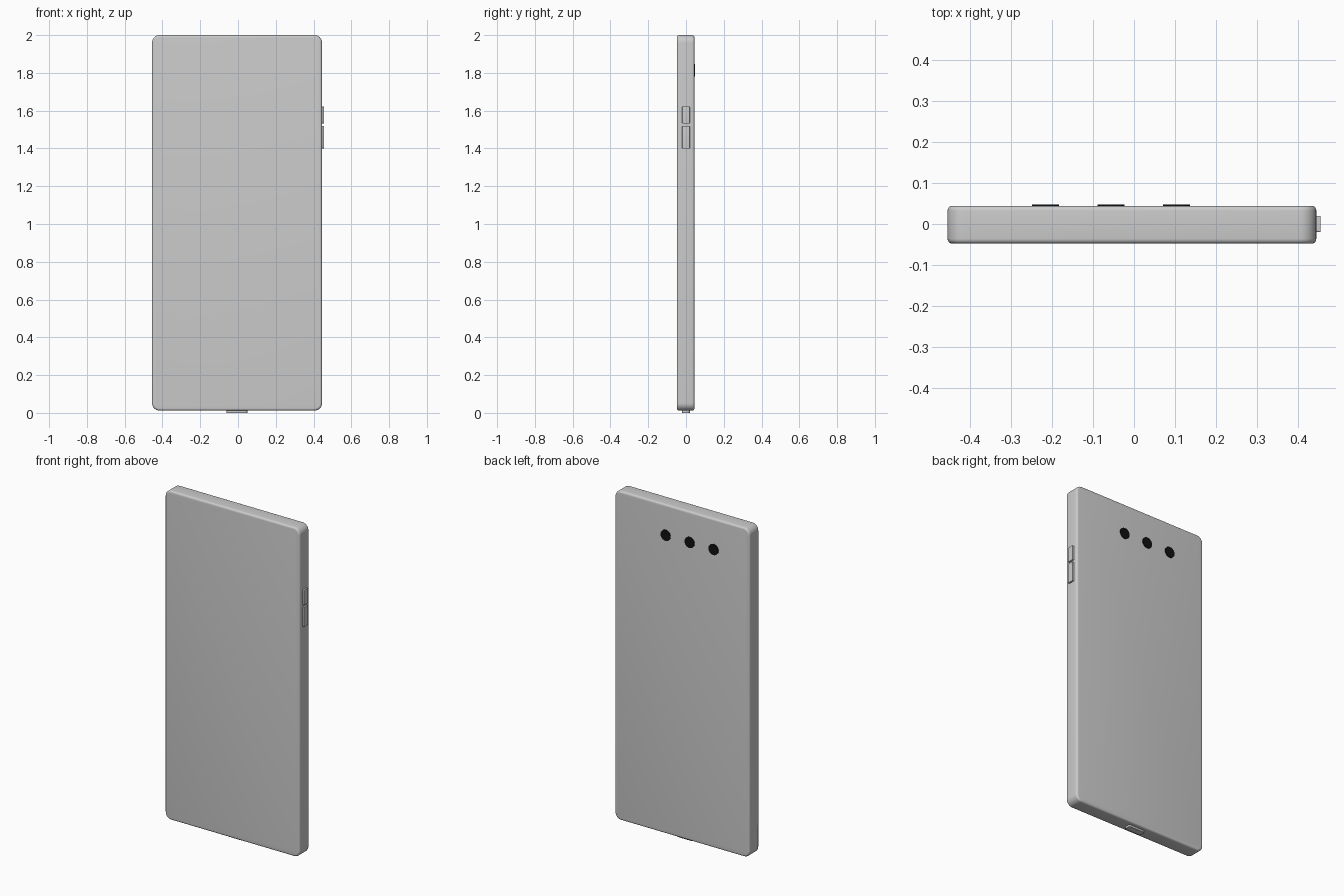
import bpy, bmesh
from mathutils import Matrix, Vector
from math import pi

if "Cube" in bpy.data.objects:
    bpy.data.objects.remove(bpy.data.objects["Cube"])


def box(name, lo, hi, corner_axis, corner, rim=0.0):
    """Box with rounded corner edges along one axis, then a softened rim."""
    lo, hi = Vector(lo), Vector(hi)
    bm = bmesh.new()
    bmesh.ops.create_cube(bm, size=1)
    bmesh.ops.scale(bm, vec=hi - lo, verts=bm.verts)
    bmesh.ops.translate(bm, vec=(lo + hi) / 2, verts=bm.verts)
    edges = [e for e in bm.edges
             if abs((e.verts[0].co - e.verts[1].co).normalized()[corner_axis]) > 0.9]
    bmesh.ops.bevel(bm, geom=edges, offset=corner, segments=8, profile=0.5, affect='EDGES')
    if rim:
        caps = [f for f in bm.faces if abs(f.normal[corner_axis]) > 0.99]
        edges = list({e for f in caps for e in f.edges})
        bmesh.ops.bevel(bm, geom=edges, offset=rim, segments=5, profile=0.5, affect='EDGES')
    return finish(name, bm)


def finish(name, bm):
    mesh = bpy.data.meshes.new(name)
    bm.to_mesh(mesh)
    bm.free()
    ob = bpy.data.objects.new(name, mesh)
    bpy.context.collection.objects.link(ob)
    bpy.context.view_layer.objects.active = ob
    bpy.ops.object.select_all(action='DESELECT')
    ob.select_set(True)
    bpy.ops.object.shade_smooth_by_angle()
    return ob


black = bpy.data.materials.new("lens_black")
black.diffuse_color = (0.005, 0.005, 0.005, 1)
black.use_nodes = True
black.node_tree.nodes["Principled BSDF"].inputs["Base Color"].default_value = black.diffuse_color

# Slab body
box("body", (-0.455, -0.048, 0.012), (0.445, 0.0445, 2.0), 1, 0.04, 0.012)

# Side buttons
for name, z0, z1 in (("lower_button", 1.40, 1.52), ("upper_button", 1.532, 1.622)):
    box(name, (0.435, -0.02, z0), (0.455, 0.02, z1), 0, 0.004, 0.001)

# Charging port on the bottom edge
box("charging_port", (-0.06, -0.02, 0.0), (0.05, 0.02, 0.025), 2, 0.012, 0.001)

# Three camera lenses on the back
for i in range(3):
    bm = bmesh.new()
    bmesh.ops.create_cone(
        bm, cap_ends=True, segments=32, radius1=0.033, radius2=0.033, depth=0.018,
        matrix=Matrix.Translation((-0.216 + 0.16 * i, 0.039, 1.815)) @ Matrix.Rotation(pi / 2, 4, 'X'))
    finish(f"camera_lens_{i + 1}", bm).data.materials.append(black)
